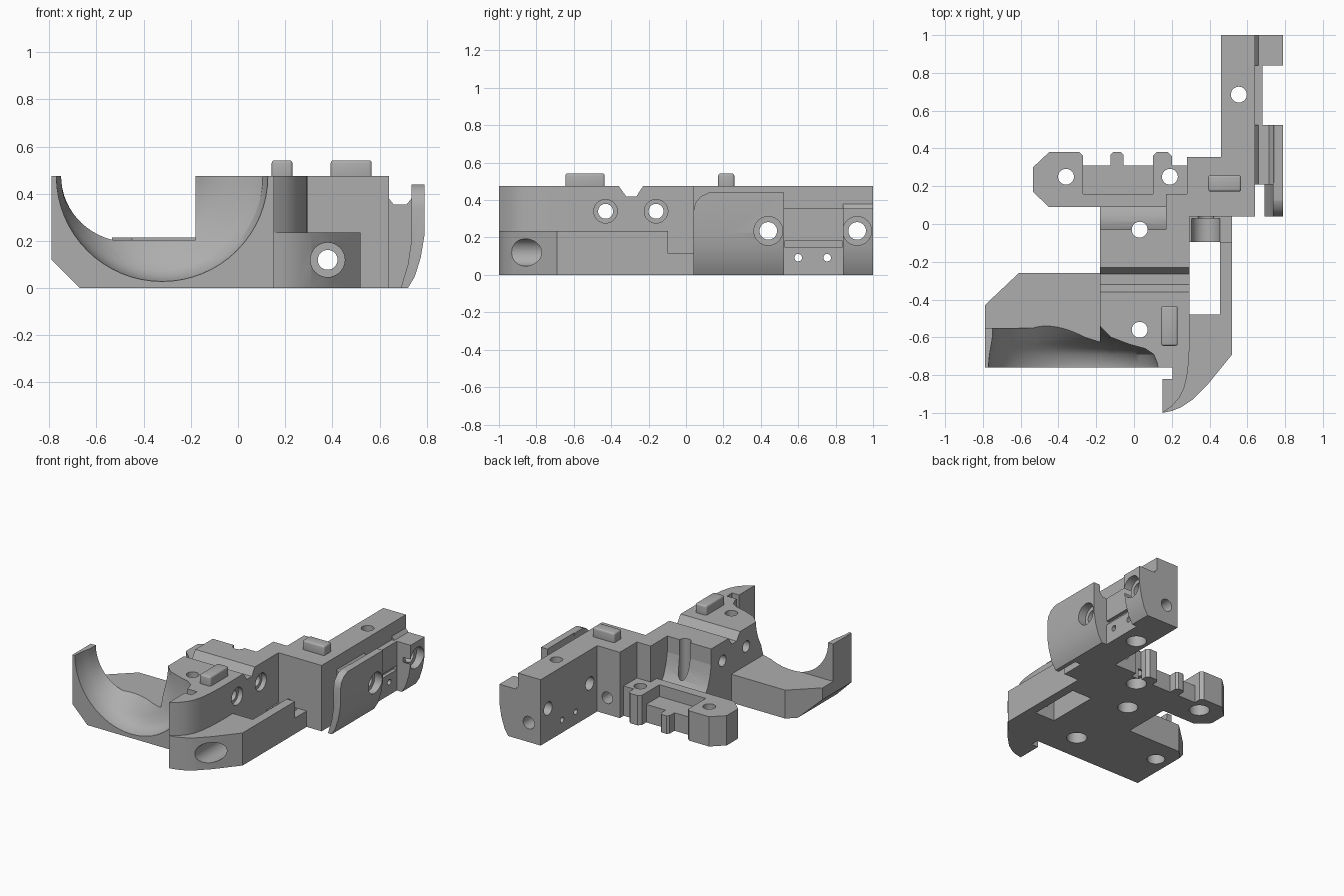
import bpy, bmesh, math
from mathutils import Vector

cube = bpy.data.objects.get("Cube")
if cube:
    bpy.data.objects.remove(cube, do_unlink=True)

grey = bpy.data.materials.new("machined grey")
grey.use_nodes = True
color = (0.42, 0.42, 0.42, 1)
grey.diffuse_color = color
grey.node_tree.nodes["Principled BSDF"].inputs["Base Color"].default_value = color
parts, cutters = [], []


def finish(name, bm, group):
    bmesh.ops.recalc_face_normals(bm, faces=bm.faces)
    mesh = bpy.data.meshes.new(name)
    bm.to_mesh(mesh)
    bm.free()
    mesh.materials.append(grey)
    obj = bpy.data.objects.new(name, mesh)
    bpy.context.scene.collection.objects.link(obj)
    obj.hide_render = group is cutters
    group.append(obj)
    return obj


def loft(name, rings, group=parts):
    bm = bmesh.new()
    loops = [[bm.verts.new(p) for p in ring] for ring in rings]
    for a, b in zip(loops, loops[1:]):
        for i in range(len(a)):
            j = (i + 1) % len(a)
            bm.faces.new((a[i], a[j], b[j], b[i]))
    bm.faces.new(loops[0])
    bm.faces.new(loops[-1][::-1])
    return finish(name, bm, group)


def prism(name, axis, outline, lo, hi, group=parts):
    place = {"x": lambda p, t: (t, p[0], p[1]),
             "y": lambda p, t: (p[0], t, p[1]),
             "z": lambda p, t: (p[0], p[1], t)}[axis]
    return loft(name, [[place(p, t) for p in outline] for t in (lo, hi)], group)


def box(name, x, y, z, group=parts):
    return prism(name, "z", [(x[0], y[0]), (x[1], y[0]), (x[1], y[1]), (x[0], y[1])], *z, group)


def hole(axis, center, r, lo, hi):
    ring = [(center[0] + r * math.cos(a * math.pi / 16),
             center[1] + r * math.sin(a * math.pi / 16)) for a in range(32)]
    prism("hole_cutter", axis, ring, lo, hi, cutters)


# Main body with centre block and rear rail
prism("main_body", "z", [
    (-.18, -.03), (-.18, -.76), (.205, -.76), (.205, -.82), (.15, -.82), (.15, -1),
    (.2, -.965), (.24, -.92), (.265, -.87), (.28, -.81), (.29, -.73), (.295, -.62),
    (.295, .04), (.64, .04), (.64, 1), (.46, 1), (.46, .355), (.28, .355),
    (.28, .16), (.17, .16), (.17, -.03)], 0, .475)
prism("back_fillet", "x", [(-.04, 0), (.09, 0), (.09, .12), (.05, .15), (.01, .21),
                           (-.015, .28), (-.03, .36), (-.04, .36)], -.18, .18)

# Low side block around the open window
prism("side_block", "z", [
    (.15, -.82), (.15, -1), (.2, -.99), (.25, -.97), (.31, -.93), (.39, -.85), (.52, -.69),
    (.52, -.095), (.455, -.095), (.455, -.48), (.25, -.48), (.25, -.82)], 0, .235)
box("side_step", (.29, .52), (-.095, .05), (0, .115))

# Front arm and its upright horn
prism("front_arm", "z", [(-.79, -.76), (-.79, -.43), (-.61, -.26), (-.1, -.26), (-.1, -.76)], 0, .205)
box("horn", (-.79, -.5), (-.76, -.55), (0, .475))

# Rear arm with shelf, post and tab
prism("rear_arm", "z", [(-.535, .17), (-.45, .09), (.3, .09), (.3, .16), (-.27, .16),
                        (-.27, .36), (-.29, .38), (-.45, .38), (-.535, .30)], 0, .215)
box("arm_shelf", (-.3, .3), (.12, .31), (0, .13))
box("arm_post", (.1, .3), (.15, .31), (0, .215))
prism("post_foot", "z", [(.1, .3), (.2, .3), (.2, .36), (.18, .38), (.12, .38), (.1, .36)], 0, .215)
prism("arm_tab", "z", [(-.125, .3), (-.055, .3), (-.055, .365), (-.07, .38), (-.11, .38), (-.125, .365)], 0, .13)

# Side mount on the rail
outer = [(.72, 0), (.75, .05), (.775, .13), (.79, .22)]
prism("mount_shell", "y", [(.69, 0)] + outer + [(.79, .44), (.735, .44), (.735, .2), (.72, .1)], .04, .22)
prism("mount_pad", "y", [(.62, 0)] + outer + [(.79, .44), (.74, .44), (.735, .38), (.715, .355),
                                               (.66, .355), (.64, .38), (.62, .38)], .21, .525)
box("mount_recess", (.62, .68), (.52, .845), (0, .355))
prism("mount_end", "y", [(.62, 0)] + outer + [(.79, .355), (.66, .355), (.64, .38), (.62, .38)], .84, 1)

# Rounded locating keys
for name, x, y in (("front_key", .187, -.54), ("rear_key", .48, .215)):
    w, d = (.044, .105) if name == "front_key" else (.087, .043)
    key = box(name, (x - w, x + w), (y - d, y + d), (.45, .542))
    bev = key.modifiers.new("round", "BEVEL")
    bev.width, bev.segments = .012, 3

# Lens-shaped scoop across the front
rings = []
for y, left, right, low in ((-.8, -.77, .13, .025), (-.74, -.77, .125, .03), (-.69, -.765, .105, .05),
                            (-.66, -.76, .06, .075), (-.635, -.755, -.03, .11),
                            (-.6, -.75, -.12, .15), (-.54, -.75, -.18, .205)):
    mid, half = (left + right) / 2, (right - left) / 2
    arc = [(mid - half * math.cos(a * math.pi / 32), y, .475 - (.475 - low) * math.sin(a * math.pi / 32))
           for a in range(33)]
    rings.append([(left, y, .6)] + arc + [(right, y, .6)])
loft("scoop_cutter", rings, cutters)

# Notch, chamfer, groove and corner cutters
prism("notch_cutter", "x", [(-.37, .49), (-.32, .42), (-.265, .42), (-.22, .49)], -.25, .35, cutters)
prism("chamfer_cutter", "y", [(-.85, .18), (-.85, -.05), (-.62, -.05)], -.9, -.2, cutters)
box("groove_cutter", (.655, .7), (.526, .838), (.15, .18), cutters)
prism("corner_cutter", "x", [(0, .5), (0, .3), (.04, .34), (.05, .385), (.08, .42), (.12, .439),
                             (.16, .445), (.16, .5)], .68, .85, cutters)

# Vertical holes with counterbores underneath
for center in ((.03, -.03), (.03, -.56), (.555, .685), (-.36, .25), (.19, .25)):
    hole("z", center, .042, -.1, .6)
    hole("z", center, .068, -.1, .08)
hole("z", (-.56, -.44), .06, -.1, .09)

# Cross holes
for y in (-.43, -.16):
    hole("x", (y, .34), .04, -.3, .4)
    hole("x", (y, .34), .063, .26, .4)
for y in (.44, .915):
    hole("x", (y, .235), .047, .4, .9)
    hole("x", (y, .235), .077, .73, .9)
for y in (.6, .755):
    hole("x", (y, .092), .02, .4, .9)
hole("y", (.38, .12), .042, -1.1, .5)
hole("y", (.38, .12), .073, -1.1, -.62)
hole("y", (.38, .12), .075, -.2, .03)
hole("y", (.555, .14), .045, .9, 1.1)

# Cut the parts and bake the result
for obj in parts:
    lo = [min(v.co[i] for v in obj.data.vertices) for i in range(3)]
    hi = [max(v.co[i] for v in obj.data.vertices) for i in range(3)]
    if obj.name.endswith("key"):
        continue
    for c in cutters:
        if all(min(v.co[i] for v in c.data.vertices) < hi[i] and
               max(v.co[i] for v in c.data.vertices) > lo[i] for i in range(3)):
            mod = obj.modifiers.new("cut", "BOOLEAN")
            mod.operation, mod.solver, mod.object = "DIFFERENCE", "EXACT", c
bpy.context.view_layer.update()
deps = bpy.context.evaluated_depsgraph_get()
baked = [bpy.data.meshes.new_from_object(o.evaluated_get(deps)) for o in parts]
for obj, mesh in zip(parts, baked):
    obj.modifiers.clear()
    obj.data = mesh
for c in cutters:
    bpy.data.objects.remove(c, do_unlink=True)

bpy.ops.object.select_all(action="DESELECT")
for obj in parts:
    obj.select_set(True)
bpy.context.view_layer.objects.active = parts[0]
bpy.ops.object.shade_smooth_by_angle(angle=math.radians(30))
